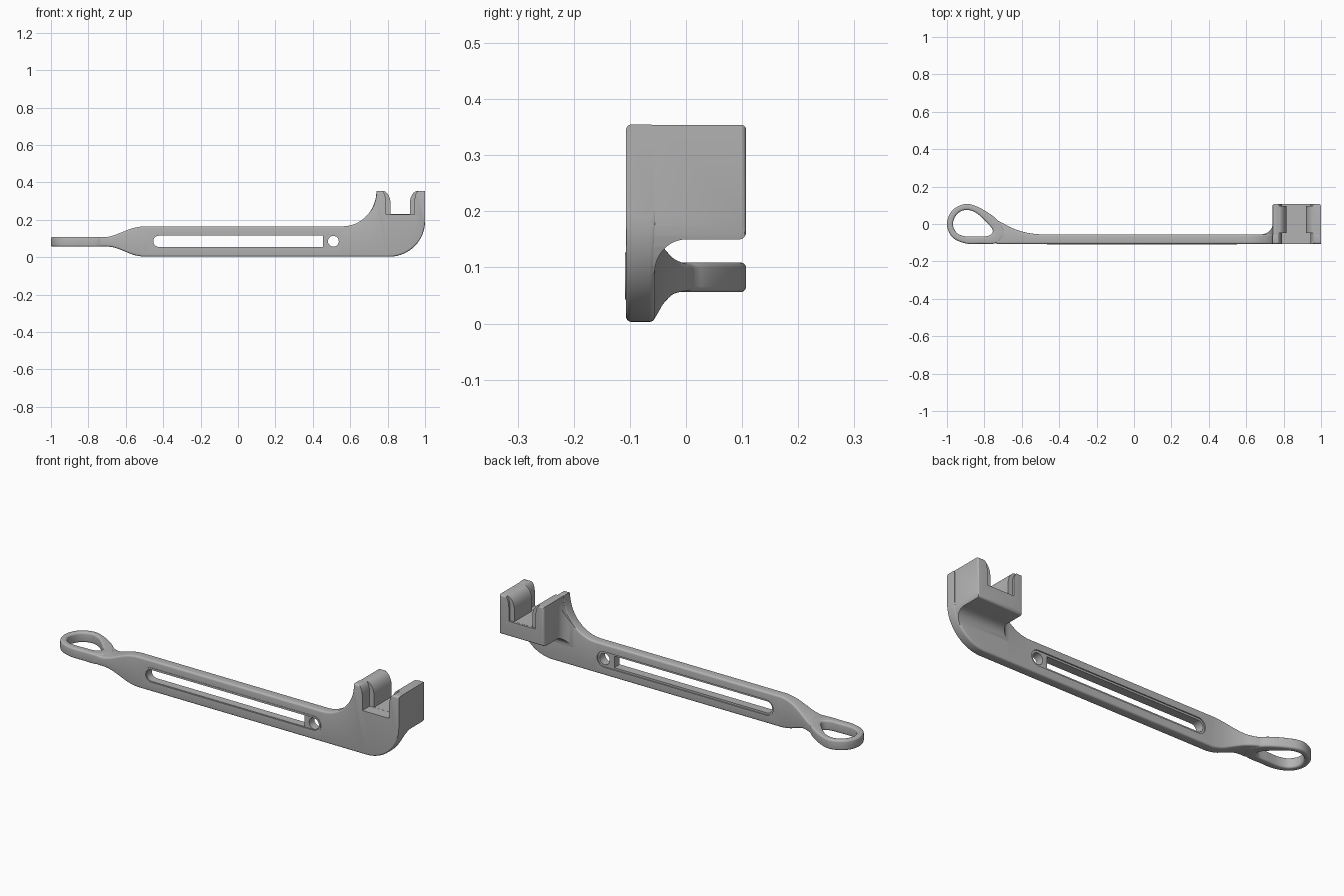
import bpy, bmesh, math
from mathutils import Vector

default_cube = bpy.data.objects.get("Cube")
if default_cube:
    bpy.data.objects.remove(default_cube, do_unlink=True)

grey = bpy.data.materials.new("plain grey")
grey.use_nodes = True
shade = (0.45, 0.45, 0.45, 1)
grey.diffuse_color = shade
grey.node_tree.nodes["Principled BSDF"].inputs["Base Color"].default_value = shade

FRONT, BACK = -0.107, -0.055      # faces of the flat bar
BOTTOM, TOP = 0.003, 0.165        # edges of the flat bar
HEAD_TOP = 0.355


def finish(bm, name):
    bmesh.ops.recalc_face_normals(bm, faces=bm.faces)
    mesh = bpy.data.meshes.new(name)
    bm.to_mesh(mesh)
    bm.free()
    mesh.materials.append(grey)
    obj = bpy.data.objects.new(name, mesh)
    bpy.context.collection.objects.link(obj)
    return obj


def arc(cx, cy, rx, ry, start, end, steps=12):
    angles = [math.radians(start + (end - start) * i / steps) for i in range(steps + 1)]
    return [(cx + rx * math.cos(a), cy + ry * math.sin(a)) for a in angles]


def prism(name, outline, axis, low, high):
    """Extrude a 2D outline along the axis that it leaves out."""
    place = {"x": lambda a, b, d: (d, a, b),
             "y": lambda a, b, d: (a, d, b),
             "z": lambda a, b, d: (a, b, d)}[axis]
    bm = bmesh.new()
    rings = [[bm.verts.new(place(a, b, d)) for a, b in outline] for d in (low, high)]
    bm.faces.new(rings[0])
    bm.faces.new(rings[1])
    for i in range(len(outline)):
        j = (i + 1) % len(outline)
        bm.faces.new((rings[0][i], rings[0][j], rings[1][j], rings[1][i]))
    return finish(bm, name)


def section(origin, across, up, radius=0.01):
    """Rounded rectangle spanned by two edge vectors."""
    w, h = across.length, up.length
    r = min(radius, w * 0.4, h * 0.4)
    points = []
    for k, (cx, cy) in enumerate(((w - r, h - r), (r, h - r), (r, r), (w - r, r))):
        points += arc(cx, cy, r, r, 90 * k, 90 * k + 90, 4)
    return [origin + across * (a / w) + up * (b / h) for a, b in points]


def loft(name, sections, closed=False):
    bm = bmesh.new()
    rings = [[bm.verts.new(p) for p in s] for s in sections]
    for k in range(len(rings) if closed else len(rings) - 1):
        one, two = rings[k], rings[(k + 1) % len(rings)]
        for i in range(len(one)):
            j = (i + 1) % len(one)
            bm.faces.new((one[i], one[j], two[j], two[i]))
    if not closed:
        bm.faces.new(rings[0])
        bm.faces.new(rings[-1])
    return finish(bm, name)


def combine(target, tool, operation):
    mod = target.modifiers.new("combine", "BOOLEAN")
    mod.operation, mod.solver, mod.object = operation, "EXACT", tool
    bpy.context.view_layer.objects.active = target
    bpy.ops.object.modifier_apply(modifier=mod.name)
    bpy.data.objects.remove(tool, do_unlink=True)


def spline(points, closed, steps=6):
    """Smooth path through control points of any dimension."""
    n, out = len(points), []
    for i in range(n if closed else n - 1):
        pick = [(i + k) % n if closed else min(max(i + k, 0), n - 1) for k in (-1, 0, 1, 2)]
        for s in range(steps):
            t = s / steps
            out.append([0.5 * (2 * b + (c - a) * t + (2 * a - 5 * b + 4 * c - d) * t * t
                               + (3 * b - a - 3 * c + d) * t ** 3)
                        for a, b, c, d in zip(*(points[p] for p in pick))])
    return out if closed else out + [list(points[-1])]


def stadium(x0, x1, z, r):
    return arc(x1 - r, z, r, r, -90, 90) + arc(x0 + r, z, r, r, 90, 270)


# Neck: narrow at the handle, widening into the bar (x, back y, low z, high z)
neck = spline([(-0.735, 0.02, 0.057, 0.108), (-0.70, 0.004, 0.057, 0.108),
               (-0.66, -0.018, 0.051, 0.118), (-0.61, -0.037, 0.033, 0.138),
               (-0.56, -0.049, 0.013, 0.156), (-0.51, BACK, BOTTOM, TOP)], False, 4)
sections = [section(Vector((x, FRONT, lo)), Vector((0, back - FRONT, 0)), Vector((0, 0, hi - lo)))
            for x, back, lo, hi in neck]

# Bar sweeping up into the head plate, with a rounded heel
web = arc(0.56, HEAD_TOP, 0.18, HEAD_TOP - TOP, -90, 0, 16)
heel = arc(0.81, 0.193, 0.19, 0.19, -90, 0, 16)
pairs = [((0.56 + 0.25 * i / 16, BOTTOM), web[i]) for i in range(17)]
pairs += [(heel[i], (0.74 + 0.26 * i / 16, HEAD_TOP)) for i in range(1, 17)]
for low, high in pairs:
    up = Vector((high[0] - low[0], 0, high[1] - low[1]))
    sections.append(section(Vector((low[0], FRONT, low[1])), Vector((0, BACK - FRONT, 0)), up))
body = loft("hooked_bar", sections)

# Teardrop handle loop (outer x, y, inner x, y)
loop = spline([(-1, 0, -0.968, 0), (-0.972, 0.072, -0.947, 0.052),
               (-0.9, 0.107, -0.9, 0.075), (-0.825, 0.086, -0.842, 0.058),
               (-0.735, 0.026, -0.772, -0.008), (-0.69, -0.05, -0.755, -0.04),
               (-0.735, -0.101, -0.778, -0.063), (-0.82, -0.106, -0.83, -0.066),
               (-0.9, -0.104, -0.9, -0.066), (-0.972, -0.07, -0.947, -0.048)], True)
handle = loft("handle_loop", [
    section(Vector((ix, iy, 0.056)), Vector((ox - ix, oy - iy, 0)), Vector((0, 0, 0.053)))
    for ox, oy, ix, iy in loop], closed=True)
combine(body, handle, "UNION")

# Head block: side, plan and front outlines intersected, with fillets to the plate
INSIDE = BACK - 0.001
side = [(-0.08, 0.09), (INSIDE, 0.09)]
side += arc(0, 0.09, -INSIDE, 0.06, 180, 90)
side += arc(0.095, 0.162, 0.012, 0.012, -90, 0, 5)
side += arc(0.099, HEAD_TOP - 0.009, 0.008, 0.008, 0, 90, 5) + [(-0.08, HEAD_TOP - 0.001)]
side = [p for i, p in enumerate(side) if i != 1]
head = prism("head_block", side, "x", 0.6, 1.1)
plan = [(0.675, -0.08)] + arc(0.675, 0, 0.066, -INSIDE, -90, 0)
plan += arc(0.751, 0.097, 0.01, 0.01, 180, 90, 5)
plan += arc(0.989, 0.097, 0.01, 0.01, 90, 0, 5) + [(0.999, -0.08)]
combine(head, prism("plan_shape", plan, "z", 0.05, 0.4), "INTERSECT")
face = [(x + 0.002, z - 0.002) for x, z in web]
face += [(0.742, 0.4), (0.9985, 0.4)] + arc(0.81, 0.193, 0.1885, 0.1885, 0, -90, 16)
face += [(0.56, 0.0045)]
combine(head, prism("front_shape", face, "y", -0.2, 0.2), "INTERSECT")
combine(body, head, "UNION")


# Open cradle between two jaws, with thicker rounded lips in the middle
def cradle(name, edge, spread, knee, floor, y0, y1):
    middle = 0.867
    left = [(edge, floor)]
    left += arc(edge - spread, knee, spread, HEAD_TOP + 0.0005 - knee, 0, 90, 10)
    left += [(edge - spread, 0.42)]
    right = [(2 * middle - x, z) for x, z in reversed(left)]
    return prism(name, left + right, "y", y0, y1)


combine(body, cradle("lip_gap", 0.815, 0.045, 0.29, 0.23, -0.2, 0.2), "DIFFERENCE")
for y0, y1 in ((-0.2, -0.047), (0.097, 0.21)):
    combine(body, cradle("jaw_gap", 0.79, 0.025, 0.30, 0.2295, y0, y1), "DIFFERENCE")

# Raised rim on the front, shallow recess on both faces
MID = 0.085
combine(body, prism("rim", stadium(-0.465, 0.552, MID, 0.042), "y", -0.109, -0.09), "UNION")
combine(body, prism("front_recess", stadium(-0.455, 0.542, MID, 0.032), "y", -0.2, -0.103),
        "DIFFERENCE")
combine(body, prism("back_recess", stadium(-0.463, 0.55, MID, 0.040), "y", -0.061, 0.05),
        "DIFFERENCE")

# Long slot with one square end, and the round hole beside it
slot = [(0.455, MID - 0.03), (0.455, MID + 0.03)] + arc(-0.423, MID, 0.03, 0.03, 90, 270)
combine(body, prism("slot", slot, "y", -0.2, 0.05), "DIFFERENCE")
combine(body, prism("hole", arc(0.51, MID, 0.029, 0.029, 0, 345, 23), "y", -0.2, 0.05),
        "DIFFERENCE")

bpy.ops.object.select_all(action="DESELECT")
body.select_set(True)
bpy.context.view_layer.objects.active = body
bpy.ops.object.shade_smooth_by_angle(angle=math.radians(30))
